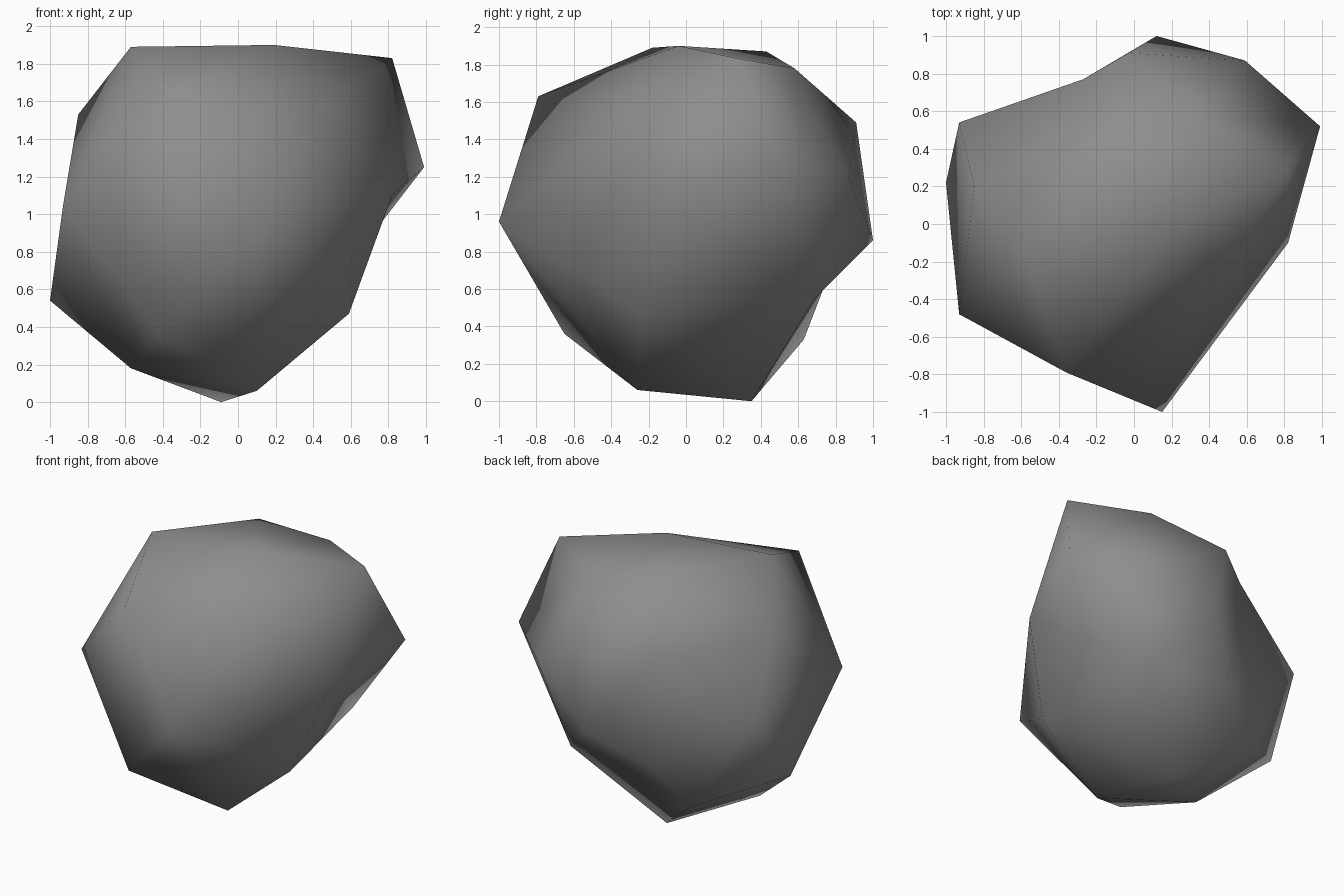
import bpy, bmesh
from mathutils import Vector

if "Cube" in bpy.data.objects:
    bpy.data.objects.remove(bpy.data.objects["Cube"])

# Corner points of the boulder, from the top down
corners = [
    (0.19, -0.04, 1.90), (-0.57, -0.18, 1.89), (-0.13, 0.43, 1.87),      # crown
    (0.82, 0.29, 1.83), (0.34, 0.58, 1.78), (-0.36, -0.79, 1.63),
    (0.45, -0.30, 1.57), (-0.85, 0.20, 1.53), (-0.03, 0.91, 1.49),
    (-0.27, 0.77, 1.39),                                                 # upper girth
    (0.99, 0.52, 1.25), (0.59, 0.87, 1.20), (0.82, -0.10, 1.10),
    (-0.93, -0.48, 1.05), (-0.93, 0.54, 1.04), (0.15, -1.00, 0.96),      # girth
    (0.12, 1.00, 0.86), (-0.22, 0.73, 0.59), (0.45, 0.69, 0.55),
    (-1.00, 0.22, 0.54), (0.59, -0.24, 0.47), (-0.43, -0.65, 0.36),
    (-0.48, 0.63, 0.33),                                                 # lower girth
    (-0.57, -0.04, 0.18), (0.10, -0.26, 0.06), (-0.09, 0.35, 0.00),      # foot
]
centre = Vector((0, 0, 0.95))

# Wrap a skin over the corner directions, then pull each corner to its place
bm = bmesh.new()
place, at = {}, {}
for c in corners:
    p = Vector(c)
    v = bm.verts.new((p - centre).normalized())
    place[v], at[c] = p, v
bmesh.ops.convex_hull(bm, input=bm.verts[:], use_existing_faces=False)

# Turn one edge to make the shallow hollow at the right
edge = bm.edges.get((at[(0.99, 0.52, 1.25)], at[(0.59, -0.24, 0.47)]))
if edge:
    bmesh.utils.edge_rotate(edge, True)

for v in bm.verts:
    v.co = place[v]
bmesh.ops.recalc_face_normals(bm, faces=bm.faces[:])
for f in bm.faces:
    f.smooth = True

mesh = bpy.data.meshes.new("boulder")
bm.to_mesh(mesh)
bm.free()

# Single stone grey
stone = bpy.data.materials.new("stone grey")
stone.diffuse_color = (0.27, 0.27, 0.27, 1)
stone.use_nodes = True
stone.node_tree.nodes["Principled BSDF"].inputs["Base Color"].default_value = stone.diffuse_color
mesh.materials.append(stone)
boulder = bpy.data.objects.new("boulder", mesh)
bpy.context.collection.objects.link(boulder)
